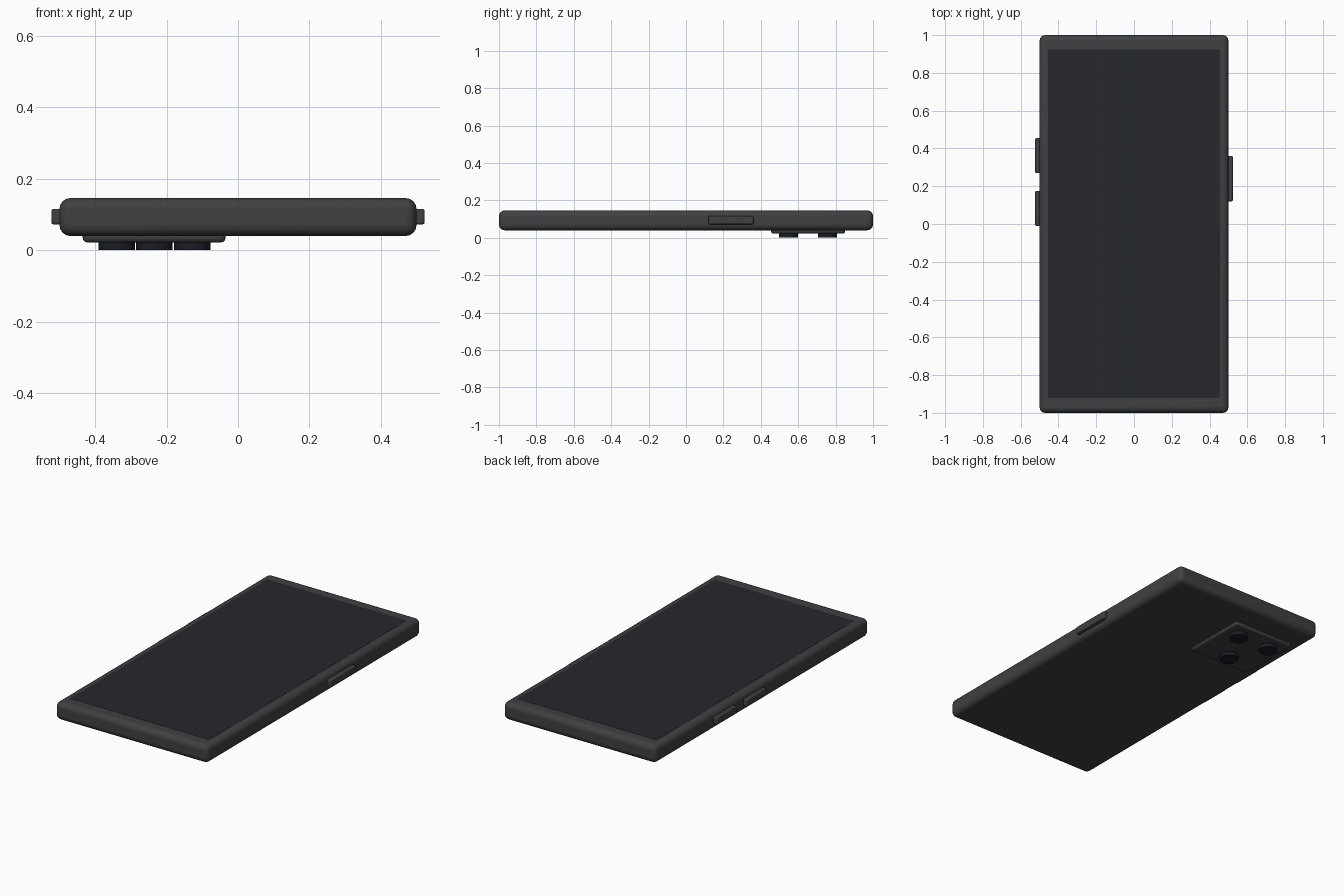
import bpy
import math

if "Cube" in bpy.data.objects:
    bpy.data.objects.remove(bpy.data.objects["Cube"])


def material(name, rgb):
    m = bpy.data.materials.new(name)
    m.diffuse_color = (*rgb, 1)
    m.use_nodes = True
    m.node_tree.nodes["Principled BSDF"].inputs["Base Color"].default_value = m.diffuse_color
    return m


CASE = material("case_dark", (0.05, 0.051, 0.054))
GLASS = material("screen_glass", (0.02, 0.021, 0.025))
LENS = material("lens_glass", (0.01, 0.012, 0.018))


def finish(obj, name, mat, bevel, segments):
    obj.name = name
    obj.data.materials.append(mat)
    if bevel:
        mod = obj.modifiers.new("rounded_edges", "BEVEL")
        mod.width = bevel
        mod.segments = segments
        mod.limit_method = "ANGLE"
    bpy.ops.object.shade_smooth_by_angle(angle=math.radians(40))
    return obj


def box(name, x, y, z, mat, bevel=0, segments=3):
    """Box spanning the (min, max) ranges x, y, z."""
    spans = (x, y, z)
    bpy.ops.mesh.primitive_cube_add(size=1, location=[(a + b) / 2 for a, b in spans])
    obj = bpy.context.object
    obj.scale = [b - a for a, b in spans]
    bpy.ops.object.transform_apply(location=False, rotation=False, scale=True)
    return finish(obj, name, mat, bevel, segments)


# Rounded slab and flush screen
box("phone_body", (-0.5, 0.5), (-1, 1), (0.04, 0.146), CASE, 0.03, 4)
box("screen", (-0.455, 0.455), (-0.92, 0.925), (0.136, 0.147), GLASS)

# Side buttons: one on the right, two on the left
box("power_button", (0.48, 0.523), (0.12, 0.36), (0.072, 0.116), CASE, 0.006, 2)
for name, y in (("volume_down_button", (-0.01, 0.175)), ("volume_up_button", (0.27, 0.455))):
    box(name, (-0.523, -0.48), y, (0.072, 0.116), CASE, 0.006, 2)

# Camera plate on the back with three lenses
box("camera_plate", (-0.435, -0.035), (0.455, 0.85), (0.022, 0.062), CASE, 0.012, 3)
for i, (x, y) in enumerate(((-0.34, 0.757), (-0.128, 0.757), (-0.235, 0.547))):
    bpy.ops.mesh.primitive_cylinder_add(vertices=32, radius=0.051, depth=0.04, location=(x, y, 0.02))
    finish(bpy.context.object, f"camera_lens_{i + 1}", LENS, 0, 1)
